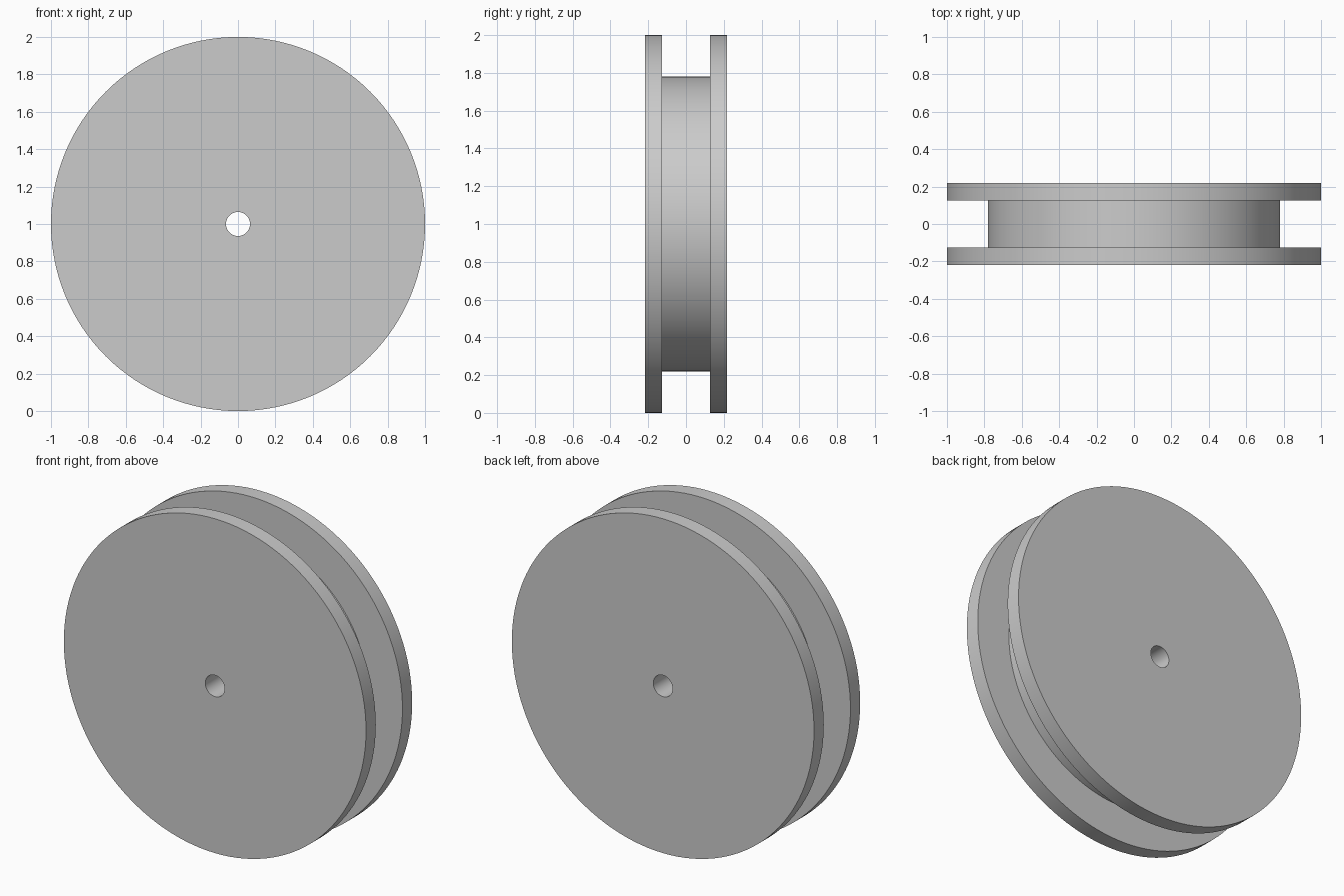
import bpy
import bmesh
from math import pi, radians
from mathutils import Vector

cube = bpy.data.objects.get("Cube")
if cube:
    bpy.data.objects.remove(cube, do_unlink=True)

SEGMENTS = 128
RIM, HUB, BORE = 1.0, 0.78, 0.064      # radii
OUTER, INNER = 0.218, 0.126            # flange faces, distance from mid plane

grey = bpy.data.materials.new("plain_grey")
grey.use_nodes = True
colour = (0.6, 0.6, 0.6, 1.0)
grey.diffuse_color = colour
grey.node_tree.nodes["Principled BSDF"].inputs["Base Color"].default_value = colour


def lathe(name, profile, centre):
    """Turn a closed (radius, y) profile around the y axis."""
    bm = bmesh.new()
    ring = [bm.verts.new((r, y, 0)) for r, y in profile]
    edges = [bm.edges.new((v, ring[(i + 1) % len(ring)])) for i, v in enumerate(ring)]
    bmesh.ops.spin(bm, geom=ring + edges, cent=(0, 0, 0), axis=(0, 1, 0),
                   angle=2 * pi, steps=SEGMENTS, use_merge=True)
    bmesh.ops.remove_doubles(bm, verts=bm.verts[:], dist=1e-5)
    bmesh.ops.recalc_face_normals(bm, faces=bm.faces[:])
    bmesh.ops.translate(bm, verts=bm.verts[:], vec=Vector(centre))
    mesh = bpy.data.meshes.new(name)
    bm.to_mesh(mesh)
    bm.free()
    mesh.materials.append(grey)
    obj = bpy.data.objects.new(name, mesh)
    bpy.context.collection.objects.link(obj)
    return obj


# Grooved wheel: two flanges, recessed hub and through bore in one turned body
half = [(BORE, OUTER), (RIM, OUTER), (RIM, INNER), (HUB, INNER)]
profile = half + [(r, -y) for r, y in reversed(half)]
wheel = lathe("grooved_wheel", profile, (0, 0, RIM))

bpy.ops.object.select_all(action="DESELECT")
wheel.select_set(True)
bpy.context.view_layer.objects.active = wheel
bpy.ops.object.shade_smooth_by_angle(angle=radians(30))
